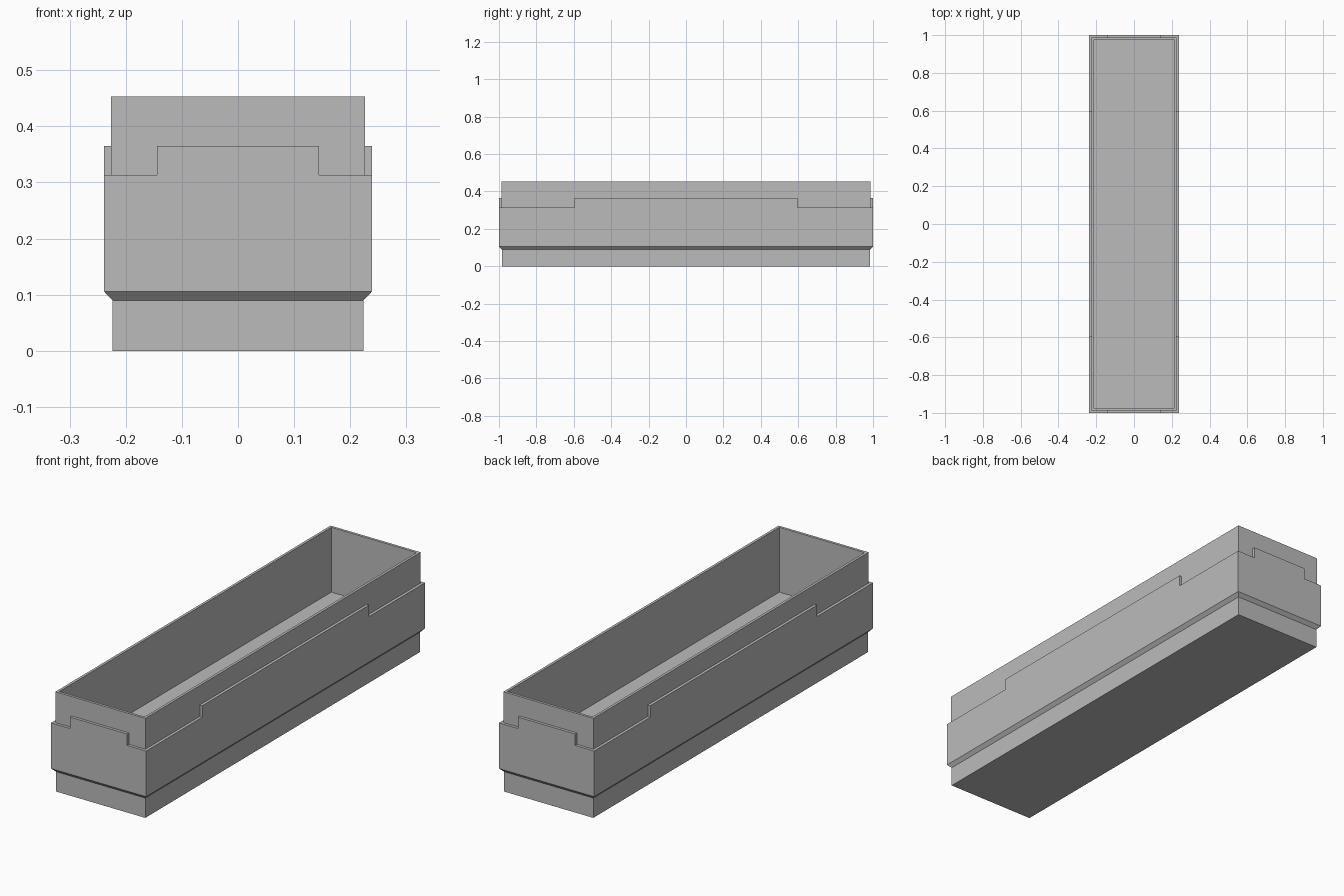
import bpy
import bmesh

cube = bpy.data.objects.get("Cube")
if cube:
    bpy.data.objects.remove(cube, do_unlink=True)

# Outer half sizes of the bin
HALF_X, HALF_Y = 0.239, 1.0

gray = bpy.data.materials.new("light gray")
gray.use_nodes = True
color = (0.5, 0.5, 0.5, 1)
gray.diffuse_color = color
gray.node_tree.nodes["Principled BSDF"].inputs["Base Color"].default_value = color


def make_object(name, bm):
    bmesh.ops.recalc_face_normals(bm, faces=bm.faces)
    mesh = bpy.data.meshes.new(name)
    bm.to_mesh(mesh)
    bm.free()
    mesh.materials.append(gray)
    obj = bpy.data.objects.new(name, mesh)
    bpy.context.collection.objects.link(obj)
    return obj


def rectangular_loft(name, profile, closed_loop):
    """Sweep (inset, z) points round the rectangle; cap the ends or join them."""
    bm = bmesh.new()
    rings = []
    for inset, z in profile:
        x, y = HALF_X - inset, HALF_Y - inset
        corners = ((-x, -y), (x, -y), (x, y), (-x, y))
        rings.append([bm.verts.new((cx, cy, z)) for cx, cy in corners])
    pairs = list(zip(rings, rings[1:]))
    if closed_loop:
        pairs.append((rings[-1], rings[0]))
    else:
        bm.faces.new(rings[0])
        bm.faces.new(rings[-1])
    for a, b in pairs:
        for i in range(4):
            j = (i + 1) % 4
            bm.faces.new((a[i], a[j], b[j], b[i]))
    return make_object(name, bm)


# Open tray: foot, upper wall, rim, inner wall and floor
rectangular_loft("tray", [
    (0.015, 0), (0.015, 0.2), (0.013, 0.2), (0.013, 0.453),
    (0.025, 0.453), (0.025, 0.159)], False)

# Collar band round the tray, chamfered underneath
collar = rectangular_loft("collar", [
    (0.015, 0.09), (0, 0.106), (0, 0.365),
    (0.019, 0.365), (0.019, 0.09)], True)

# Lower the collar at the four corners, leaving a raised tab on each side
TAB_X, TAB_Y, LEDGE_Z = 0.144, 0.597, 0.313
bm = bmesh.new()
for sx in (-1, 1):
    for sy in (-1, 1):
        verts = bmesh.ops.create_cube(bm, size=1)["verts"]
        for v in verts:
            v.co.x = sx * (TAB_X if v.co.x < 0 else 1.2 * HALF_X)
            v.co.y = sy * (TAB_Y if v.co.y < 0 else 1.2 * HALF_Y)
            v.co.z = LEDGE_Z if v.co.z < 0 else 0.5
cutter = make_object("corner_cutter", bm)
cutter.hide_render = True

cut = collar.modifiers.new("corner cuts", "BOOLEAN")
cut.operation = "DIFFERENCE"
cut.solver = "EXACT"
cut.object = cutter
bpy.context.view_layer.objects.active = collar
bpy.ops.object.modifier_apply(modifier=cut.name)
bpy.data.objects.remove(cutter, do_unlink=True)
